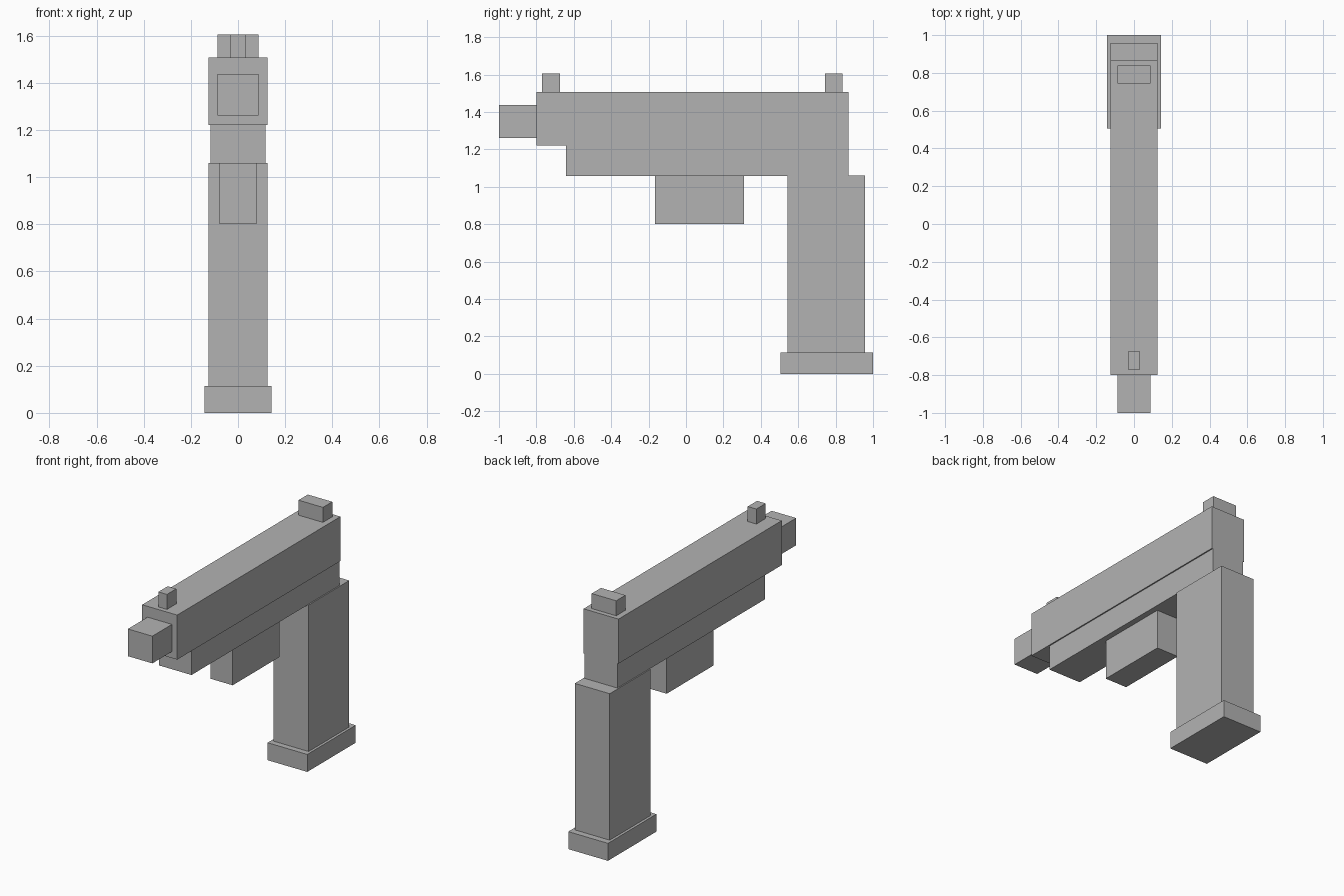
import bpy

cube = bpy.data.objects.get("Cube")
if cube:
    bpy.data.objects.remove(cube, do_unlink=True)

# Single plain grey
GREY = (0.45, 0.45, 0.45, 1.0)
grey = bpy.data.materials.new("plain_grey")
grey.use_nodes = True
grey.diffuse_color = GREY
grey.node_tree.nodes["Principled BSDF"].inputs["Base Color"].default_value = GREY


def box(name, width, y_range, z_range):
    """Flat-sided block centred on x = 0."""
    (y0, y1), (z0, z1) = y_range, z_range
    bpy.ops.mesh.primitive_cube_add(size=1, location=(0, (y0 + y1) / 2, (z0 + z1) / 2))
    obj = bpy.context.object
    obj.name = obj.data.name = name
    obj.scale = (width, y1 - y0, z1 - z0)
    bpy.ops.object.transform_apply(location=False, rotation=False, scale=True)
    obj.data.materials.append(grey)
    return obj


# Upper body
box("slide", 0.25, (-0.80, 0.868), (1.22, 1.508))
box("barrel", 0.175, (-1.0, -0.80), (1.262, 1.438))
box("front_sight", 0.062, (-0.77, -0.675), (1.508, 1.605))
box("rear_sight", 0.175, (0.743, 0.838), (1.508, 1.605))

# Lower body
box("frame", 0.234, (-0.642, 0.868), (1.058, 1.22))
box("trigger_block", 0.158, (-0.167, 0.31), (0.80, 1.058))

# Handle
box("grip", 0.25, (0.543, 0.958), (0.113, 1.06))
box("grip_base", 0.284, (0.505, 1.0), (0.0, 0.113))
